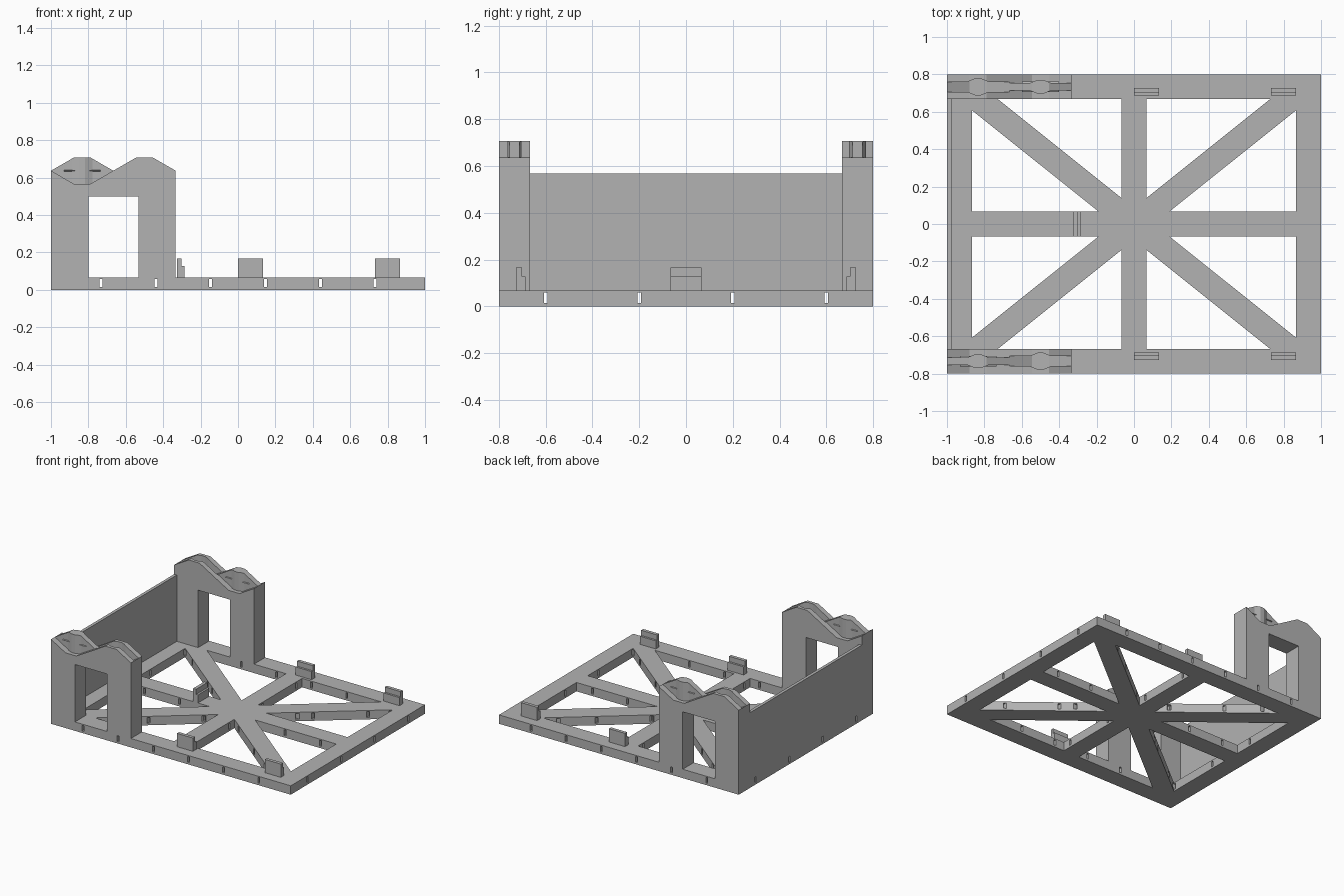
import bpy, bmesh

if "Cube" in bpy.data.objects:
    bpy.data.objects.remove(bpy.data.objects["Cube"])

grey = bpy.data.materials.new("light_grey")
grey.diffuse_color = (0.45, 0.45, 0.45, 1)
grey.use_nodes = True
grey.node_tree.nodes["Principled BSDF"].inputs["Base Color"].default_value = grey.diffuse_color


def new_object(name, bm):
    bmesh.ops.recalc_face_normals(bm, faces=bm.faces)
    mesh = bpy.data.meshes.new(name)
    bm.to_mesh(mesh)
    bm.free()
    mesh.materials.append(grey)
    obj = bpy.data.objects.new(name, mesh)
    bpy.context.collection.objects.link(obj)
    return obj


def add_prism(bm, outline, axis, lo, hi):
    """Extrude a 2D outline along 'y' (outline is x,z) or 'z' (x,y) or 'x' (y,z)."""
    place = {"x": lambda a, b, d: (d, a, b),
             "y": lambda a, b, d: (a, d, b),
             "z": lambda a, b, d: (a, b, d)}[axis]
    ends = [[bm.verts.new(place(a, b, d)) for a, b in outline] for d in (lo, hi)]
    bm.faces.new(ends[0])
    bm.faces.new(ends[1])
    n = len(outline)
    for i in range(n):
        j = (i + 1) % n
        bm.faces.new((ends[0][i], ends[0][j], ends[1][j], ends[1][i]))


def rect(a0, a1, b0, b1):
    return [(a0, b0), (a1, b0), (a1, b1), (a0, b1)]


def prism(name, outline, axis, lo, hi):
    bm = bmesh.new()
    add_prism(bm, outline, axis, lo, hi)
    return new_object(name, bm)


def cut(obj, cutter):
    cutter.hide_render = True
    mod = obj.modifiers.new("cut", "BOOLEAN")
    mod.operation = "DIFFERENCE"
    mod.solver = "EXACT"
    mod.object = cutter
    bpy.context.view_layer.objects.active = obj
    bpy.ops.object.modifier_apply(modifier=mod.name)
    bpy.data.objects.remove(cutter)


# Base frame with triangular openings
BASE = 0.067
frame = prism("base_frame", rect(-1, 1, -0.8, 0.8), "z", 0, BASE)
triangles = ([(0.067, 0.139), (0.067, 0.667), (0.727, 0.667)],
             [(0.19, 0.067), (0.867, 0.067), (0.867, 0.608)])
bm = bmesh.new()
for sx in (-1, 1):
    for sy in (-1, 1):
        for tri in triangles:
            add_prism(bm, [(sx * x, sy * y) for x, y in tri], "z", -0.1, 0.2)
cut(frame, new_object("opening_cutter", bm))

# Narrow slots running right through the frame both ways
bm = bmesh.new()
for i in range(6):
    x = -0.733 + i * 0.2933
    add_prism(bm, rect(x - 0.008, x + 0.008, 0.015, 0.058), "y", -1, 1)
cut(frame, new_object("long_side_slot_cutter", bm))
bm = bmesh.new()
for y in (-0.6, -0.2, 0.2, 0.6):
    add_prism(bm, rect(y - 0.008, y + 0.008, 0.015, 0.058), "x", -1.2, 1.2)
cut(frame, new_object("short_side_slot_cutter", bm))

# Side panel between the towers
prism("side_panel", rect(-1, -0.977, -0.667, 0.667), "z", BASE, 0.567)

# Towers with a wavy top: a tongue stands in the dip, a groove cuts the crest
MID, AMP, HALF = 0.637, 0.07, 0.1667


def wave(dx):
    """Height of a flat-topped crest at distance dx from its centre."""
    return AMP * min(1, (HALF - abs(dx)) / (HALF - 0.045))


def blade(name, cx, cy, thin, thick, below, above):
    """Upright blade with a bulge in the middle, filling dip to crest."""
    bm = bmesh.new()
    rings = []
    for dx in (-HALF, -0.055, -0.045, -0.015, 0.015, 0.045, 0.055, HALF):
        t = min(1, max(0, (0.055 - abs(dx)) / 0.04))
        w = thin + (thick - thin) * t
        lo, hi = MID - wave(dx) - below, MID + wave(dx) + above
        if hi - lo < 0.001:
            hi = lo + 0.001
        rings.append([bm.verts.new((cx + dx, cy + y, z))
                      for y, z in ((-w, lo), (w, lo), (w, hi), (-w, hi))])
    bm.faces.new(rings[0])
    bm.faces.new(rings[-1])
    for a, b in zip(rings, rings[1:]):
        for i in range(4):
            j = (i + 1) % 4
            bm.faces.new((a[i], a[j], b[j], b[i]))
    return new_object(name, bm)


LEFT, RIGHT = -1 + HALF, -0.3333 - HALF
for label, y0, y1, dip, crest in (("front", -0.8, -0.667, LEFT, RIGHT),
                                  ("back", 0.667, 0.8, RIGHT, LEFT)):
    cy = (y0 + y1) / 2
    top = [(-0.3333, MID)]
    for cx in (RIGHT, LEFT):
        z = MID + (AMP if cx == crest else -AMP)
        top += [(cx + 0.045, z), (cx - 0.045, z), (cx - HALF, MID)]
    tower = prism(label + "_tower", [(-1, BASE), (-0.3333, BASE)] + top, "y", y0, y1)
    cut(tower, prism("window_cutter", rect(-0.8, -0.533, 0.0, 0.5), "y", y0 - 0.1, y1 + 0.1))
    cut(tower, blade("groove_cutter", crest, cy, 0.027, 0.043, 0, 0.03))
    blade(label + "_tongue", dip, cy, 0.021, 0.037, 0.02, 0)
    # Small snap ridges on both faces of the tongue
    bm = bmesh.new()
    for dx in (-0.068, 0.068):
        add_prism(bm, [(cy - 0.028, MID), (cy, MID - 0.012),
                       (cy + 0.028, MID), (cy, MID + 0.012)],
                  "x", dip + dx - 0.03, dip + dx + 0.03)
    new_object(label + "_snap_ridges", bm)

# Stepped clips: tall plate on the outside, low step towards the centre
STEP = [(0.727, BASE), (0.727, 0.167), (0.702, 0.167),
        (0.702, 0.128), (0.687, 0.128), (0.687, BASE)]
for label, s in (("front", -1), ("back", 1)):
    for side, x in (("middle", 0.0), ("right", 0.733)):
        prism(f"{label}_{side}_clip", [(s * y, z) for y, z in STEP], "x", x, x + 0.133)
prism("centre_clip", [(0.4 - y, z) for y, z in STEP], "y", -0.067, 0.067)
